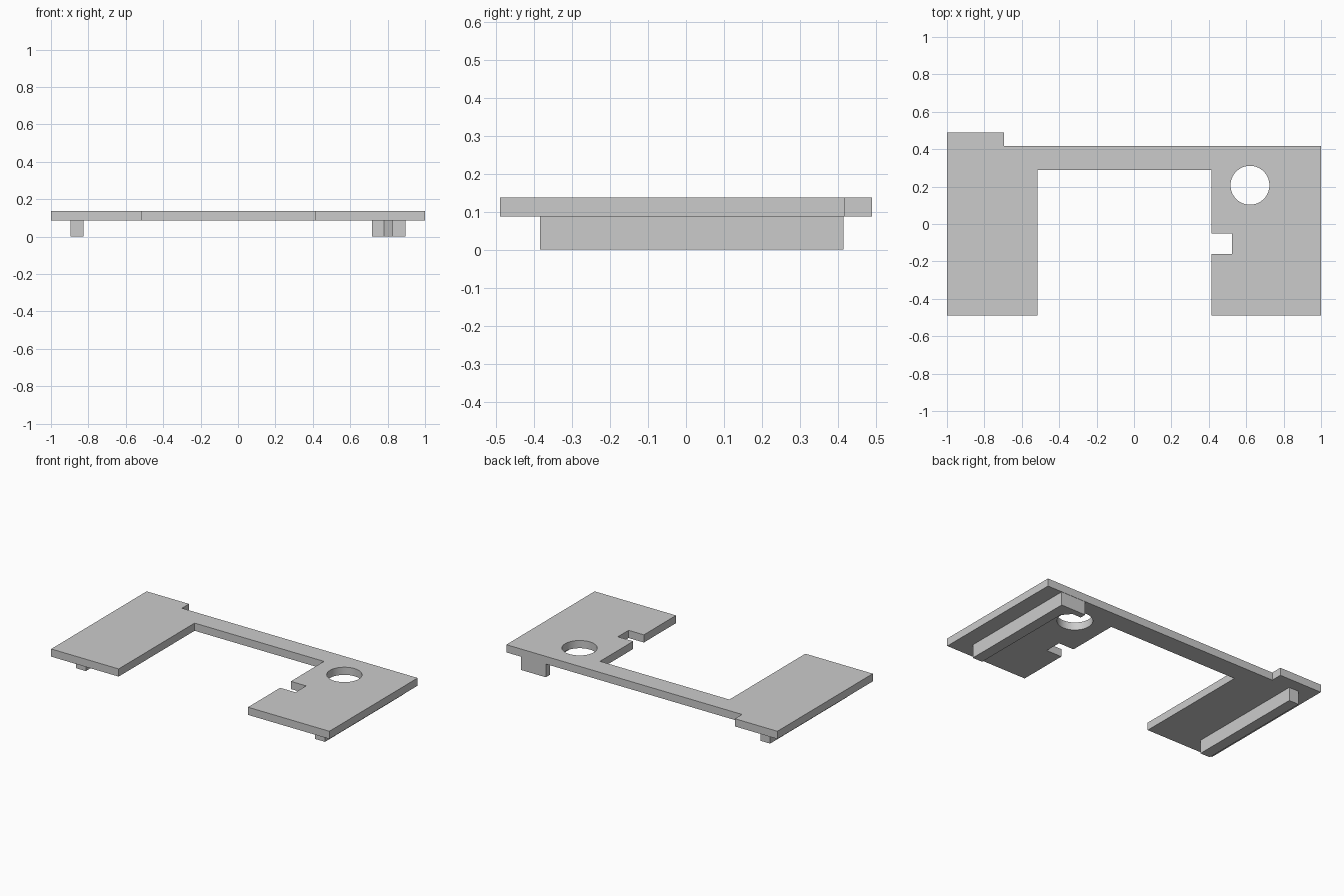
import bpy
import bmesh

cube = bpy.data.objects.get("Cube")
if cube:
    bpy.data.objects.remove(cube, do_unlink=True)

# Single plain grey finish
grey = bpy.data.materials.new("plain_grey")
grey.use_nodes = True
colour = (0.6, 0.6, 0.6, 1)
grey.diffuse_color = colour
grey.node_tree.nodes["Principled BSDF"].inputs["Base Color"].default_value = colour

PLATE_BOTTOM, PLATE_TOP = 0.087, 0.137


def extruded(name, outline, z0, z1):
    """Extrude an outline in plan from z0 up to z1."""
    bm = bmesh.new()
    face = bm.faces.new([bm.verts.new((x, y, z0)) for x, y in outline])
    result = bmesh.ops.extrude_face_region(bm, geom=[face])
    top = [v for v in result["geom"] if isinstance(v, bmesh.types.BMVert)]
    bmesh.ops.translate(bm, verts=top, vec=(0, 0, z1 - z0))
    bmesh.ops.recalc_face_normals(bm, faces=bm.faces)
    mesh = bpy.data.meshes.new(name)
    bm.to_mesh(mesh)
    bm.free()
    mesh.materials.append(grey)
    obj = bpy.data.objects.new(name, mesh)
    bpy.context.collection.objects.link(obj)
    return obj


# U-shaped plate with a back tab and a square notch
plate = extruded("top_plate", [
    (-1, -0.49), (-0.515, -0.49), (-0.515, 0.29), (0.415, 0.29),
    (0.415, -0.05), (0.525, -0.05), (0.525, -0.16), (0.415, -0.16),
    (0.415, -0.49), (1, -0.49), (1, 0.417), (-0.695, 0.417),
    (-0.695, 0.49), (-1, 0.49)], PLATE_BOTTOM, PLATE_TOP)

# Round hole through the plate
bpy.ops.mesh.primitive_cylinder_add(vertices=64, radius=0.104, depth=0.3,
                                    location=(0.62, 0.207, 0.11))
cutter = bpy.context.object
cutter.name = "hole_cutter"
cutter.hide_render = True
cutter.data.materials.append(grey)
cut = plate.modifiers.new("round_hole", "BOOLEAN")
cut.operation = "DIFFERENCE"
cut.solver = "EXACT"
cut.object = cutter
bpy.ops.object.select_all(action="DESELECT")
plate.select_set(True)
bpy.context.view_layer.objects.active = plate
bpy.ops.object.modifier_apply(modifier=cut.name)
bpy.data.objects.remove(cutter, do_unlink=True)
bpy.ops.object.shade_smooth_by_angle(angle=0.5)

# Straight rib under the right wing
extruded("right_rib", [(-0.895, -0.385), (-0.825, -0.385),
                       (-0.825, 0.415), (-0.895, 0.415)], 0, PLATE_BOTTOM)

# Left rib with a chamfered return at its back end
extruded("left_rib", [(0.825, -0.385), (0.895, -0.385), (0.895, 0.415),
                      (0.717, 0.415), (0.717, 0.375), (0.78, 0.375),
                      (0.825, 0.32)], 0, PLATE_BOTTOM)
